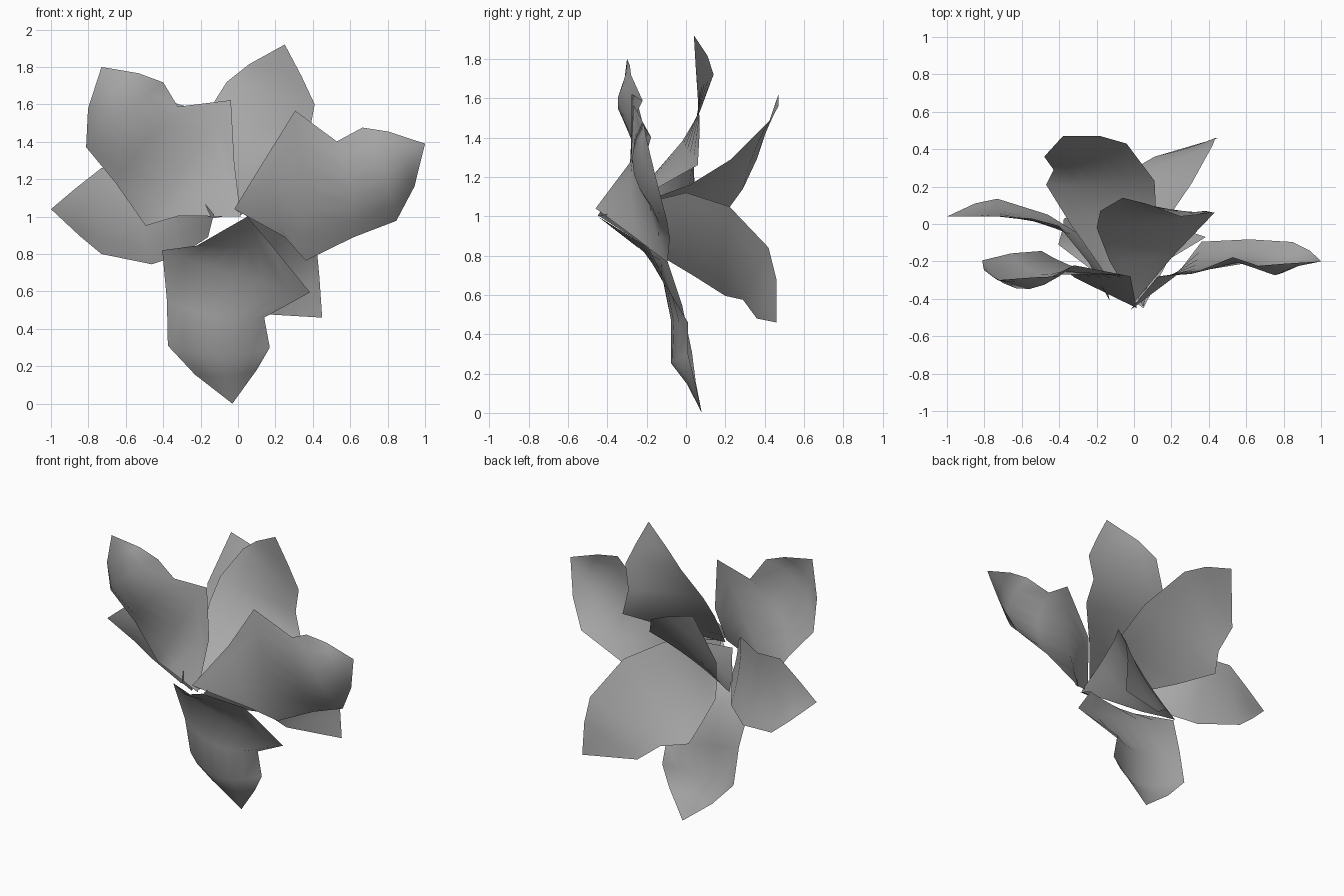
import bpy
from mathutils import Vector as V

if "Cube" in bpy.data.objects:
    bpy.data.objects.remove(bpy.data.objects["Cube"])

COLS = 6
GREY = bpy.data.materials.new("petal_grey")
GREY.diffuse_color = (.4, .4, .4, 1)
GREY.use_nodes = True
GREY.node_tree.nodes["Principled BSDF"].inputs["Base Color"].default_value = GREY.diffuse_color


def build_petal(name, base, left, right, tip, lift):
    """Loft between the two edges of a petal, raising the middle toward the front."""
    base, tip = V(base), V(tip)
    rows = [(V(l), V(r)) for l, r in zip(left, right)]
    verts, faces = [base], []
    for (l, r), k in zip(rows, lift):
        n = (tip - base).cross(r - l).normalized()
        if n.y > 0:
            n = -n
        for c in range(COLS + 1):
            u = c / COLS
            verts.append(l.lerp(r, u) + n * k * 4 * u * (1 - u))
    verts.append(tip)
    w, last = COLS + 1, len(verts) - 1
    for c in range(COLS):
        faces.append((0, 1 + c, 2 + c))
        for i in range(len(rows) - 1):
            a = 1 + i * w + c
            faces.append((a, a + w, a + w + 1, a + 1))
        a = 1 + (len(rows) - 1) * w + c
        faces.append((a, last, a + 1))
    me = bpy.data.meshes.new(name)
    me.from_pydata([tuple(v) for v in verts], [], faces)
    me.shade_smooth()
    me.materials.append(GREY)
    ob = bpy.data.objects.new(name, me)
    bpy.context.collection.objects.link(ob)


def frame(base, tip, wing):
    """Axes of a petal: along its length, toward its pointed corner, toward the front."""
    e1 = (V(tip) - V(base)).normalized()
    w = V(wing) - V(base)
    e2 = (w - e1 * w.dot(e1)).normalized()
    n = e1.cross(e2)
    return e1, e2, (-n if n.y > 0 else n)


# Front petals: one outline, turned (and once mirrored) to three positions
F_BASE, F_TIP = (.05, -.45, 1.0), (-.03, .08, 0)
F_LEFT = [(.185, -.19, .84), (.385, -.07, .595), (.14, .01, .46), (.17, .01, .3), (.1, .04, .18)]
F_RIGHT = [(-.22, -.25, .845), (-.405, -.11, .82), (-.38, -.02, .55), (-.375, .03, .31), (-.23, .05, .155)]
FRONT_LIFT = [.01, .035, .08, .11, .045]
BACK_LIFT = [.01, .02, .02, .02, .01]
src = frame(F_BASE, F_TIP, F_LEFT[1])
for name, base, tip, wing in (
        ("front_petal_bottom", F_BASE, F_TIP, F_LEFT[1]),
        ("front_petal_left", (.015, -.45, 1.0), (-.73, -.3, 1.8), (-.03, -.28, 1.605)),
        ("front_petal_right", (-.02, -.46, 1.04), (1, -.2, 1.39), (.29, -.27, 1.565))):
    dst = frame(base, tip, wing)

    def place(p):
        d = V(p) - V(F_BASE)
        return V(base) + sum((b * d.dot(a) for a, b in zip(src, dst)), V())

    build_petal(name, base, [place(p) for p in F_LEFT], [place(p) for p in F_RIGHT], tip, FRONT_LIFT)

# Back petals: each bends its own way
build_petal("back_petal_top", (0, -.42, 1.0),
            [(.21, -.17, 1.13), (.43, .06, 1.26), (.38, .07, 1.44), (.41, .06, 1.6), (.34, .05, 1.75)],
            [(-.13, -.2, 1.17), (-.2, -.02, 1.38), (-.18, .07, 1.53), (-.06, .14, 1.72), (.06, .11, 1.815)],
            (.25, .04, 1.92), BACK_LIFT)
build_petal("back_petal_left", (-.13, -.41, 1.01),
            [(-.24, -.21, 1.15), (-.4, -.01, 1.3), (-.55, .03, 1.25), (-.73, .04, 1.26), (-.87, .04, 1.15)],
            [(-.16, -.26, .89), (-.3, -.05, .8), (-.46, .05, .745), (-.73, .135, .8), (-.85, .11, .9)],
            (-1, .04, 1.04), [.01, .02, .03, .03, .015])
build_petal("back_petal_bottom", (.05, -.44, 1.0),
            [(.1, -.2, 1.07), (.16, 0, 1.12), (.31, .22, 1.05), (.42, .42, .84), (.435, .46, .68)],
            [(-.15, -.1, .78), (-.16, .05, .69), (-.16, .2, .595), (-.01, .29, .575), (.11, .36, .48)],
            (.45, .46, .46), BACK_LIFT)
build_petal("back_petal_rear", (-.08, -.38, 1.0),
            [(.04, -.2, 1.08), (.12, .02, 1.16), (.11, .23, 1.29), (-.04, .43, 1.49), (-.18, .47, 1.56)],
            [(-.2, -.2, .98), (-.34, 0, 1.0), (-.47, .21, 1.03), (-.43, .29, 1.14), (-.48, .36, 1.29)],
            (-.38, .47, 1.62), BACK_LIFT)
